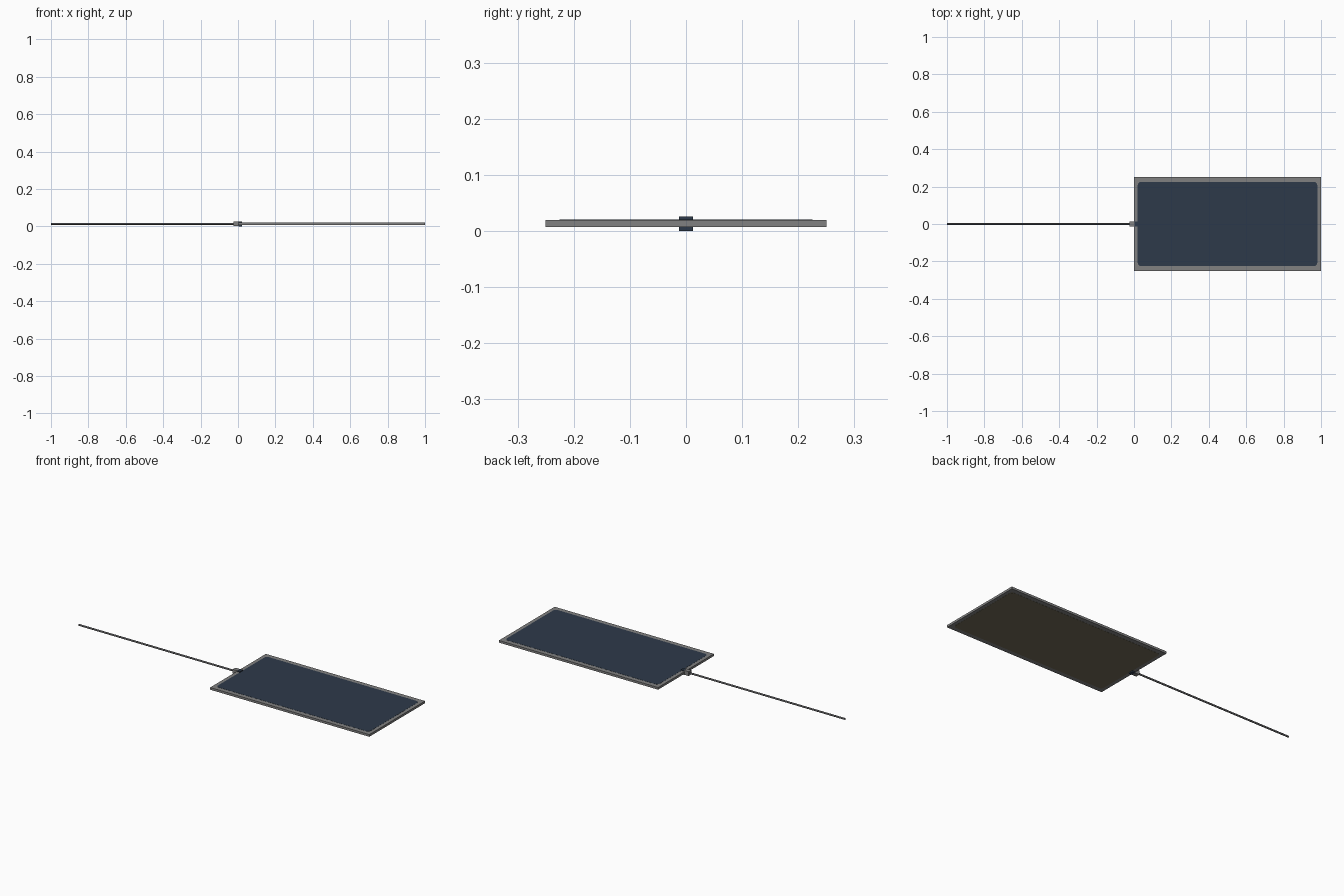
import bpy, bmesh, math

if "Cube" in bpy.data.objects:
    bpy.data.objects.remove(bpy.data.objects["Cube"])

def mat(name, c):
    m = bpy.data.materials.new(name)
    m.diffuse_color = (*c, 1)
    m.use_nodes = True
    m.node_tree.nodes["Principled BSDF"].inputs["Base Color"].default_value = m.diffuse_color
    return m

GREY = mat("frame_grey", (0.22, 0.22, 0.22))
BLUE = mat("dark_blue", (0.027, 0.042, 0.068))
OLIVE = mat("olive_backing", (0.17, 0.15, 0.095))
CABLE = mat("cable_grey", (0.11, 0.11, 0.115))

def finish(bm, name, m):
    bmesh.ops.recalc_face_normals(bm, faces=bm.faces)
    me = bpy.data.meshes.new(name)
    bm.to_mesh(me)
    bm.free()
    ob = bpy.data.objects.new(name, me)
    me.materials.append(m)
    bpy.context.collection.objects.link(ob)
    return ob

def slab(name, x0, x1, hy, z0, z1, m, r=0.0):
    """Box between the limits, symmetric in y, with rounded plan corners."""
    pts = []
    for i, (x, y, sx, sy) in enumerate([(x1, hy, -1, -1), (x0, hy, 1, -1),
                                        (x0, -hy, 1, 1), (x1, -hy, -1, 1)]):
        if r == 0:
            pts.append((x, y))
            continue
        for k in range(7):
            a = math.pi / 2 * (i + k / 6)
            pts.append((x + sx * r + r * math.cos(a), y + sy * r + r * math.sin(a)))
    bm = bmesh.new()
    f = bm.faces.new([bm.verts.new((*p, z0)) for p in pts])
    top = bmesh.ops.extrude_face_region(bm, geom=[f])["geom"]
    bmesh.ops.translate(bm, vec=(0, 0, z1 - z0),
                        verts=[v for v in top if isinstance(v, bmesh.types.BMVert)])
    return finish(bm, name, m)

# panel frame, active surface and backing
slab("panel_frame", 0, 1, 0.25, 0.0075, 0.02, GREY)
slab("active_surface", 0.02, 0.98, 0.225, 0.0195, 0.0207, BLUE, 0.018)
slab("backing_sheet", 0.02, 0.98, 0.225, 0.0068, 0.008, OLIVE, 0.018)

# connector: grey shell with a dark clip end gripping the panel edge
slab("connector_shell", -0.025, 0.004, 0.0125, 0.001, 0.0255, GREY)
slab("connector_clip", 0.004, 0.022, 0.0125, 0.0, 0.026, BLUE)

# cable running out along -x
crv = bpy.data.curves.new("cable", "CURVE")
bm = bmesh.new()
bmesh.ops.create_cone(bm, cap_ends=True, segments=16, radius1=0.005, radius2=0.005, depth=0.98)
for v in bm.verts:
    v.co = (v.co.z - 0.51, v.co.x, v.co.y + 0.013)
cable = finish(bm, "cable", CABLE)
bpy.data.curves.remove(crv)
for p in cable.data.polygons:
    p.use_smooth = len(p.vertices) == 4
